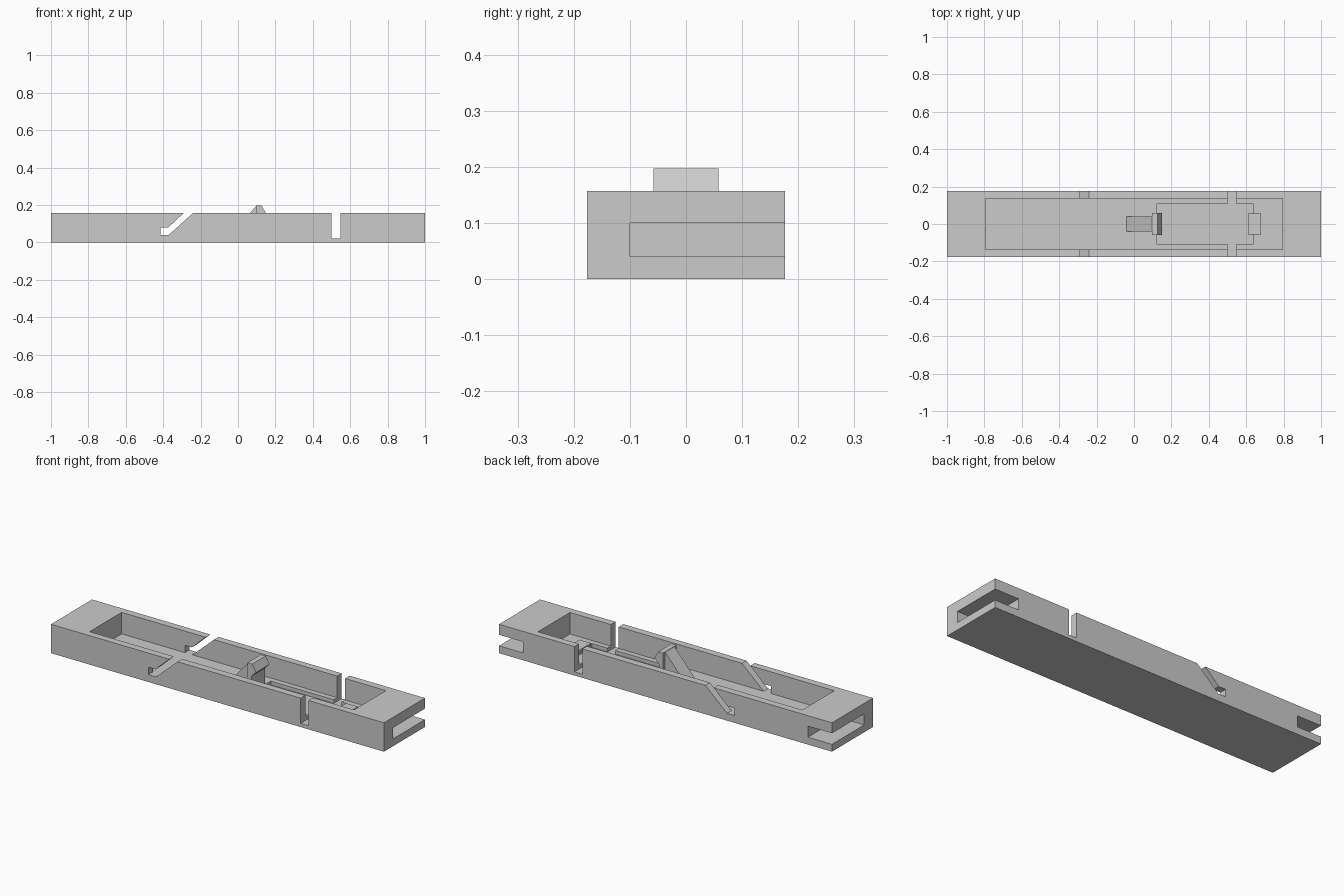
import bpy, bmesh

if "Cube" in bpy.data.objects:
    bpy.data.objects.remove(bpy.data.objects["Cube"])

grey = bpy.data.materials.new("plain grey")
grey.diffuse_color = (0.6, 0.6, 0.6, 1)
grey.use_nodes = True
grey.node_tree.nodes["Principled BSDF"].inputs["Base Color"].default_value = grey.diffuse_color


def prism(name, profile, y0, y1):
    """Extrude an (x, z) outline from y0 to y1."""
    bm = bmesh.new()
    face = bm.faces.new([bm.verts.new((x, y0, z)) for x, z in profile])
    ext = bmesh.ops.extrude_face_region(bm, geom=[face])
    verts = [v for v in ext["geom"] if isinstance(v, bmesh.types.BMVert)]
    bmesh.ops.translate(bm, verts=verts, vec=(0, y1 - y0, 0))
    bmesh.ops.recalc_face_normals(bm, faces=bm.faces)
    mesh = bpy.data.meshes.new(name)
    bm.to_mesh(mesh)
    bm.free()
    mesh.materials.append(grey)
    ob = bpy.data.objects.new(name, mesh)
    bpy.context.collection.objects.link(ob)
    return ob


def box(name, x0, x1, y0, y1, z0, z1):
    return prism(name, [(x0, z0), (x1, z0), (x1, z1), (x0, z1)], y0, y1)


W, H, FLOOR, PIT = 0.176, 0.157, 0.04, 0.02

# Long base block
base = box("base", -1, 1, -W, W, 0, H)

# Everything hollowed out of the base
cutters = [
    box("tray_cutter", -0.795, 0.793, -0.137, 0.137, FLOOR, 0.3),
    box("floor_recess_cutter", 0.122, 0.64, -0.108, 0.108, PIT, 0.3),
    box("upright_slot_cutter", 0.5, 0.547, -0.3, 0.3, PIT, 0.3),
    # slanted slot with a small foot at its lower end
    prism("slanted_slot_cutter",
          [(-0.415, FLOOR), (-0.37, FLOOR), (-0.24, H), (-0.196, 0.197),
           (-0.247, 0.197), (-0.29, H), (-0.372, 0.08), (-0.415, 0.08)],
          -0.3, 0.3),
]
# Side notch at each end, open to the end and to the back
for side, x0, x1 in (("left", -1.1, -0.856), ("right", 0.856, 1.1)):
    cutters.append(box(side + "_notch_cutter", x0, x1, -0.1, 0.3, 0.04, 0.1))

for c in cutters:
    mod = base.modifiers.new(c.name, "BOOLEAN")
    mod.operation = "DIFFERENCE"
    mod.solver = "EXACT"
    mod.object = c
    c.hide_render = True
    c.hide_set(True)

# Upright catch with a pointed lip
prism("catch_post",
      [(0.097, FLOOR), (0.122, FLOOR), (0.122, 0.13), (0.149, H),
       (0.126, 0.197), (0.097, 0.197)], -0.058, 0.058)

# Sloping brace behind the catch
prism("catch_brace", [(-0.04, FLOOR), (0.097, FLOOR), (0.097, 0.195)],
      -0.04, 0.04)

# Low retaining clip overhanging the recess edge
prism("retaining_clip",
      [(0.64, FLOOR), (0.68, FLOOR), (0.68, 0.07), (0.61, 0.07),
       (0.61, 0.055), (0.64, 0.055)], -0.057, 0.057)
